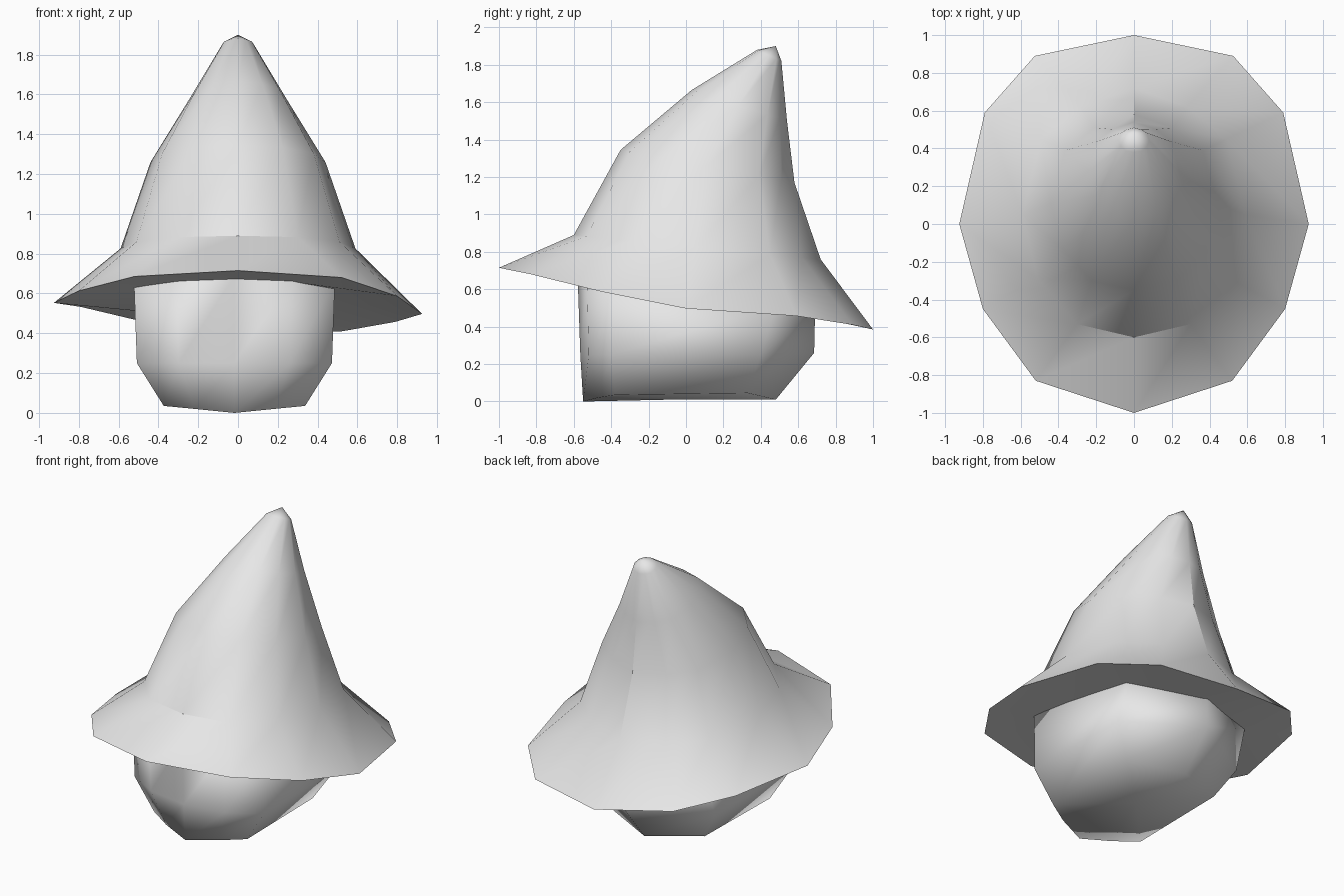
import bpy
import bmesh
import math

if "Cube" in bpy.data.objects:
    bpy.data.objects.remove(bpy.data.objects["Cube"], do_unlink=True)

grey = bpy.data.materials.new("plain_grey")
grey.use_nodes = True
grey.diffuse_color = (0.8, 0.8, 0.8, 1)
grey.node_tree.nodes["Principled BSDF"].inputs["Base Color"].default_value = (0.8, 0.8, 0.8, 1)


def mirrored(half):
    """Close a front-to-back half outline into a full ring."""
    return half + [(-x, y, z) for x, y, z in half[-2:0:-1]]


def loft(name, rings, start, end, angle):
    """Skin equal-sized rings and close both ends with a fan to a point."""
    bm = bmesh.new()
    loops = [[bm.verts.new(p) for p in ring] for ring in rings]
    count = len(rings[0])
    for lower, upper in zip(loops, loops[1:]):
        for i in range(count):
            j = (i + 1) % count
            bm.faces.new((lower[i], lower[j], upper[j], upper[i]))
    for loop, point in ((loops[0], start), (loops[-1], end)):
        tip = bm.verts.new(point)
        for i in range(count):
            bm.faces.new((loop[i], loop[(i + 1) % count], tip))
    bmesh.ops.recalc_face_normals(bm, faces=bm.faces)
    mesh = bpy.data.meshes.new(name)
    bm.to_mesh(mesh)
    bm.free()
    obj = bpy.data.objects.new(name, mesh)
    bpy.context.collection.objects.link(obj)
    mesh.materials.append(grey)
    bpy.ops.object.select_all(action="DESELECT")
    obj.select_set(True)
    bpy.context.view_layer.objects.active = obj
    bpy.ops.object.shade_smooth_by_angle(angle=math.radians(angle))
    return obj


# Crown outline, reused at every height of the hat
crown = [(0, -0.6), (0.3, -0.53), (0.51, -0.29), (0.59, 0.05),
         (0.49, 0.45), (0.28, 0.62), (0, 0.72)]


def crown_ring(front_y, front_z, back_y, back_z, width):
    half = []
    for x, y in crown:
        t = (y + 0.6) / 1.32
        half.append((x / 0.59 * width, front_y + t * (back_y - front_y),
                     front_z + t * (back_z - front_z)))
    return mirrored(half)


# Brim edge, raised at the front and slightly skewed towards the back
brim = mirrored([(0, -1, 0.715), (0.52, -0.83, 0.683), (0.8, -0.45, 0.6),
                 (0.925, 0, 0.525), (0.79, 0.59, 0.495),
                 (0.525, 0.89, 0.44), (0, 1, 0.385)])
brim = [(x, y, z - 0.03 * x * (y + 1)) for x, y, z in brim]

# Pointed hat: underside, brim, leaning crown
loft("pointed_hat", [
    crown_ring(-0.57, 0.672, 0.67, 0.46, 0.5),
    brim,
    crown_ring(-0.6, 0.89, 0.72, 0.76, 0.59),
    crown_ring(-0.35, 1.345, 0.58, 1.17, 0.44),
    crown_ring(0.03, 1.665, 0.54, 1.5, 0.24),
    crown_ring(0.38, 1.88, 0.51, 1.82, 0.08),
], (0, 0, 0.575), (0, 0.48, 1.9), 35)

# Head: boxy rounded block under the hat
bottom = [(0, -0.55, 0), (0.2, -0.47, 0.02), (0.355, -0.38, 0.035),
          (0.355, 0.33, 0.045), (0, 0.48, 0.01)]
middle = [(0, -0.565, 0.25), (0.28, -0.52, 0.25), (0.49, -0.4, 0.25),
          (0.48, 0.4, 0.25), (0, 0.685, 0.26)]
top = [(0, -0.58, 0.69), (0.29, -0.53, 0.68), (0.505, -0.39, 0.66),
       (0.48, 0.48, 0.51), (0, 0.69, 0.475)]
head = loft("head", [mirrored(r) for r in (bottom, middle, top)],
            (0, 0, 0.012), (0, 0, 0.59), 100)
head.location.x = -0.018
